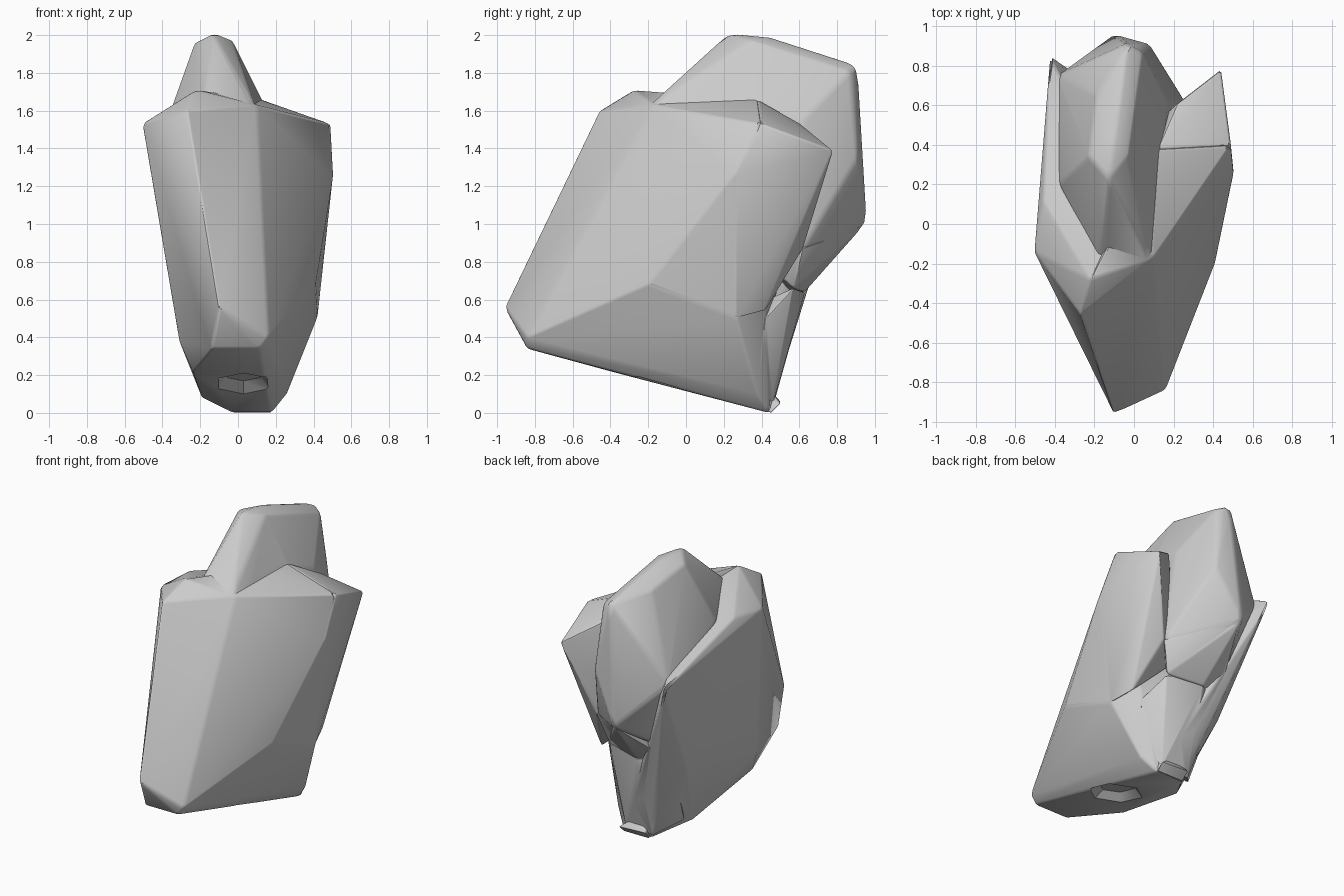
import bpy, bmesh, math

if "Cube" in bpy.data.objects:
    bpy.data.objects.remove(bpy.data.objects["Cube"])


def activate(ob):
    bpy.ops.object.select_all(action='DESELECT')
    ob.select_set(True)
    bpy.context.view_layer.objects.active = ob


def apply(ob, kind, **settings):
    activate(ob)
    mod = ob.modifiers.new(kind, kind)
    for key, value in settings.items():
        setattr(mod, key, value)
    bpy.ops.object.modifier_apply(modifier=mod.name)


def shard(name, corners, bevel):
    """Faceted convex block through the given corners, with softened edges."""
    bm = bmesh.new()
    for c in corners:
        bm.verts.new(c)
    bmesh.ops.convex_hull(bm, input=bm.verts[:])
    loose = [v for v in bm.verts if not v.link_faces]
    bmesh.ops.delete(bm, geom=loose, context='VERTS')
    bmesh.ops.dissolve_limit(bm, angle_limit=math.radians(4),
                             verts=bm.verts[:], edges=bm.edges[:])
    bmesh.ops.recalc_face_normals(bm, faces=bm.faces[:])
    me = bpy.data.meshes.new(name)
    bm.to_mesh(me)
    bm.free()
    ob = bpy.data.objects.new(name, me)
    bpy.context.collection.objects.link(ob)
    apply(ob, 'BEVEL', width=bevel, segments=2, limit_method='ANGLE',
          angle_limit=math.radians(18))
    return ob


# Corners shared by both halves of the outer rock: front ridge and underside
ridge = [(-.22, -.28, 1.71), (-.27, -.46, 1.6), (-.1, -.96, .56)]
base = [(-.14, -.84, .34), (.12, -.84, .34), (-.03, .44, 0), (.18, .44, 0)]
# Corners shared by the right half and its rear plate
side = [(.49, .4, 1.53), (.505, .26, 1.27), (.41, -.2, .68), (.42, .27, .5),
        (.12, .38, 1.66)]

# Right half
rock = shard("rock", ridge + base + side + [
    (.1, -.17, 1.63), (.16, -.84, .4), (.26, .38, .1), (.05, .5, 1.0)], .015)

# Pointed plate at the right rear
plate = shard("right_plate", side + [
    (.44, .78, 1.39), (.37, .42, .54), (.27, .62, .87), (.22, .61, 1.53),
    (.0, .4, 1.2), (.1, .5, .8)], .012)

# Left half with its high side rim
left = shard("left_plate", ridge + base + [
    (-.505, -.14, 1.53), (-.46, .12, 1.55), (-.425, .85, 1.31),
    (-.33, .46, .58), (-.19, .2, .08), (-.31, -.35, .38), (-.24, -.4, .22),
    (-.1, .55, 1.0), (.05, -.1, 1.62)], .015)

# Tall inner shard rising out of the middle and back
inner = shard("inner_shard", [
    (-.13, .23, 2.01), (-.23, .34, 1.96), (-.03, .35, 1.97), (-.1, .45, 1.99),
    (-.19, .65, 1.88), (-.04, .91, 1.84), (.04, .87, 1.81),
    (-.18, -.2, 1.62), (.09, -.2, 1.62), (-.38, .2, 1.54), (-.39, .75, 1.3),
    (.14, .38, 1.63), (.17, .62, 1.55), (.08, .91, 1.35), (-.05, .92, 1.3),
    (-.1, .96, 1.0), (.26, .62, .87), (-.28, .5, .7), (.1, .6, .75)], .02)

# Narrow rear foot, waisted just below the inner shard
waist = [(-.26, .53, .64), (-.05, .63, .64), (.2, .57, .66)]
neck = shard("rear_neck", waist + [(-.1, .94, .99), (.27, .62, .87),
                                   (-.05, .8, .86), (0, .3, .9)], .01)
foot = shard("rear_foot", waist + [
    (-.06, .46, .03), (.15, .46, .05), (.3, .42, .5), (.24, .38, .12),
    (0, .2, .5), (-.2, .3, .12)], .01)
toe = shard("rear_toe", [(-.04, .5, .06), (.18, .5, .05), (.18, .45, 0),
                         (-.03, .45, 0), (.06, .44, .13), (.06, .3, .1)], .008)

for part in (plate, left, inner, neck, foot, toe):
    apply(rock, 'BOOLEAN', operation='UNION', solver='EXACT', object=part)
    bpy.data.objects.remove(part)

# Shallow six-sided dimple in the sloping underside
bpy.ops.mesh.primitive_cone_add(vertices=6, radius1=.21, radius2=.1, depth=.1,
                                location=(.03, -.15, .155),
                                rotation=(math.radians(-14), 0, 0))
dimple = bpy.context.object
dimple.scale.y = 1.4
apply(rock, 'BOOLEAN', operation='DIFFERENCE', solver='EXACT', object=dimple)
bpy.data.objects.remove(dimple)

activate(rock)
bpy.ops.object.shade_smooth_by_angle(angle=math.radians(35))
